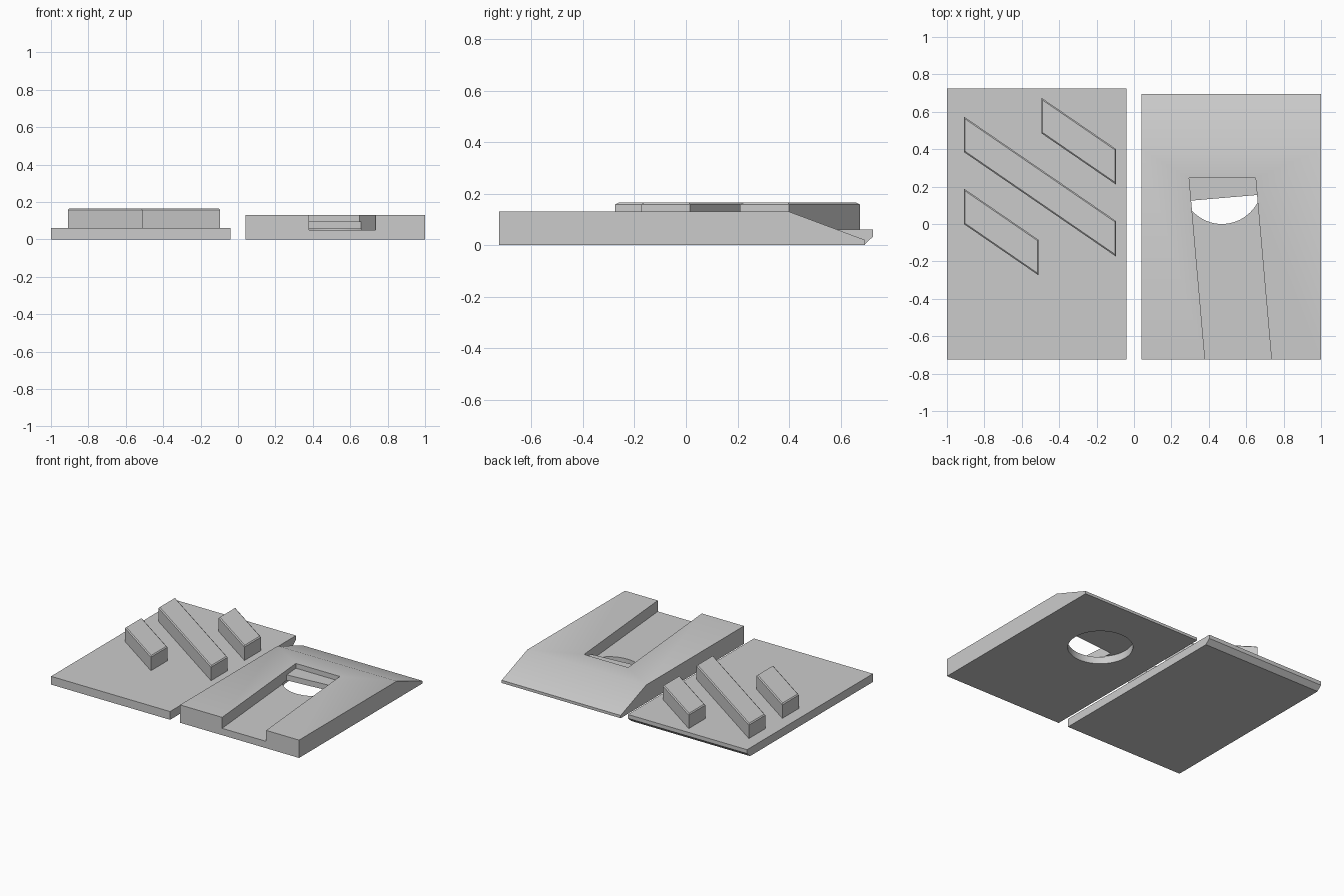
import bpy, bmesh, math
from mathutils import Vector

if "Cube" in bpy.data.objects:
    bpy.data.objects.remove(bpy.data.objects["Cube"], do_unlink=True)

grey = bpy.data.materials.new("plain_grey")
grey.use_nodes = True
GREY = (0.6, 0.6, 0.6, 1)
grey.diffuse_color = GREY
grey.node_tree.nodes["Principled BSDF"].inputs["Base Color"].default_value = GREY


def prism(name, points, sweep, chamfer=0.0):
    """Sweep a flat outline along a vector, optionally chamfering the far end."""
    bm = bmesh.new()
    base = bm.faces.new([bm.verts.new(p) for p in points])
    far = bmesh.ops.extrude_face_region(bm, geom=[base], use_keep_orig=True)["geom"]
    verts = [g for g in far if isinstance(g, bmesh.types.BMVert)]
    bmesh.ops.translate(bm, verts=verts, vec=Vector(sweep))
    if chamfer:
        rim = [g for g in far if isinstance(g, bmesh.types.BMEdge)]
        bmesh.ops.bevel(bm, geom=rim, offset=chamfer, segments=1, affect='EDGES')
    bmesh.ops.recalc_face_normals(bm, faces=bm.faces)
    mesh = bpy.data.meshes.new(name)
    bm.to_mesh(mesh)
    bm.free()
    mesh.materials.append(grey)
    obj = bpy.data.objects.new(name, mesh)
    bpy.context.collection.objects.link(obj)
    return obj


def plate(name, x0, x1, profile):
    return prism(name, [(x0, y, z) for y, z in profile], (x1 - x0, 0, 0))


def cut(target, cutter):
    cutter.hide_render = True
    mod = target.modifiers.new(cutter.name, 'BOOLEAN')
    mod.operation = 'DIFFERENCE'
    mod.solver = 'EXACT'
    mod.object = cutter
    bpy.context.view_layer.objects.active = target
    bpy.ops.object.modifier_apply(modifier=mod.name)
    bpy.data.objects.remove(cutter, do_unlink=True)


# Ribbed plate with an undercut back edge
plate("ribbed_plate", -1, -0.04,
      [(-0.725, 0), (0.69, 0), (0.725, 0.032), (0.725, 0.06), (-0.725, 0.06)])

# Three slanted ribs: left x, right x, front y at the left end
SLANT = -0.687
for name, x0, x1, y0 in (("short_rib_front", -0.91, -0.51, 0.0),
                         ("long_rib", -0.91, -0.095, 0.385),
                         ("short_rib_back", -0.495, -0.095, 0.485)):
    y1 = y0 + SLANT * (x1 - x0)
    outline = [(x0, y0, 0.055), (x1, y1, 0.055),
               (x1, y1 + 0.19, 0.055), (x0, y0 + 0.19, 0.055)]
    prism(name, outline, (0, 0, 0.11), chamfer=0.007)

# Grooved plate with a sloping back
grooved = plate("grooved_plate", 0.04, 1,
                [(-0.725, 0), (0.695, 0), (0.695, 0.02), (0.4, 0.13), (-0.725, 0.13)])


# Slanted groove, ending in a raised step and a round hole below
def groove_x(y):
    return 0.38 - 0.0876 * (y + 0.725)


def groove(name, z, back_left, back_right):
    width = 0.355
    corners = [(groove_x(-0.8), -0.8), (groove_x(-0.8) + width, -0.8),
               (groove_x(back_right) + width, back_right), (groove_x(back_left), back_left)]
    return prism(name, [(x, y, z) for x, y in corners], (0, 0, 0.2))


cut(grooved, groove("lower_groove", 0.05, 0.125, 0.155))
cut(grooved, groove("upper_groove", 0.095, 0.245, 0.245))

SIDES = 64
ring = [(0.47 + 0.215 * math.cos(2 * math.pi * i / SIDES),
         0.215 + 0.215 * math.sin(2 * math.pi * i / SIDES), -0.1) for i in range(SIDES)]
cut(grooved, prism("round_hole", ring, (0, 0, 0.155)))

# Soft fold where the top meets the slope
bpy.ops.object.select_all(action='DESELECT')
grooved.select_set(True)
bpy.context.view_layer.objects.active = grooved
bpy.ops.object.shade_smooth_by_angle(angle=math.radians(30))
